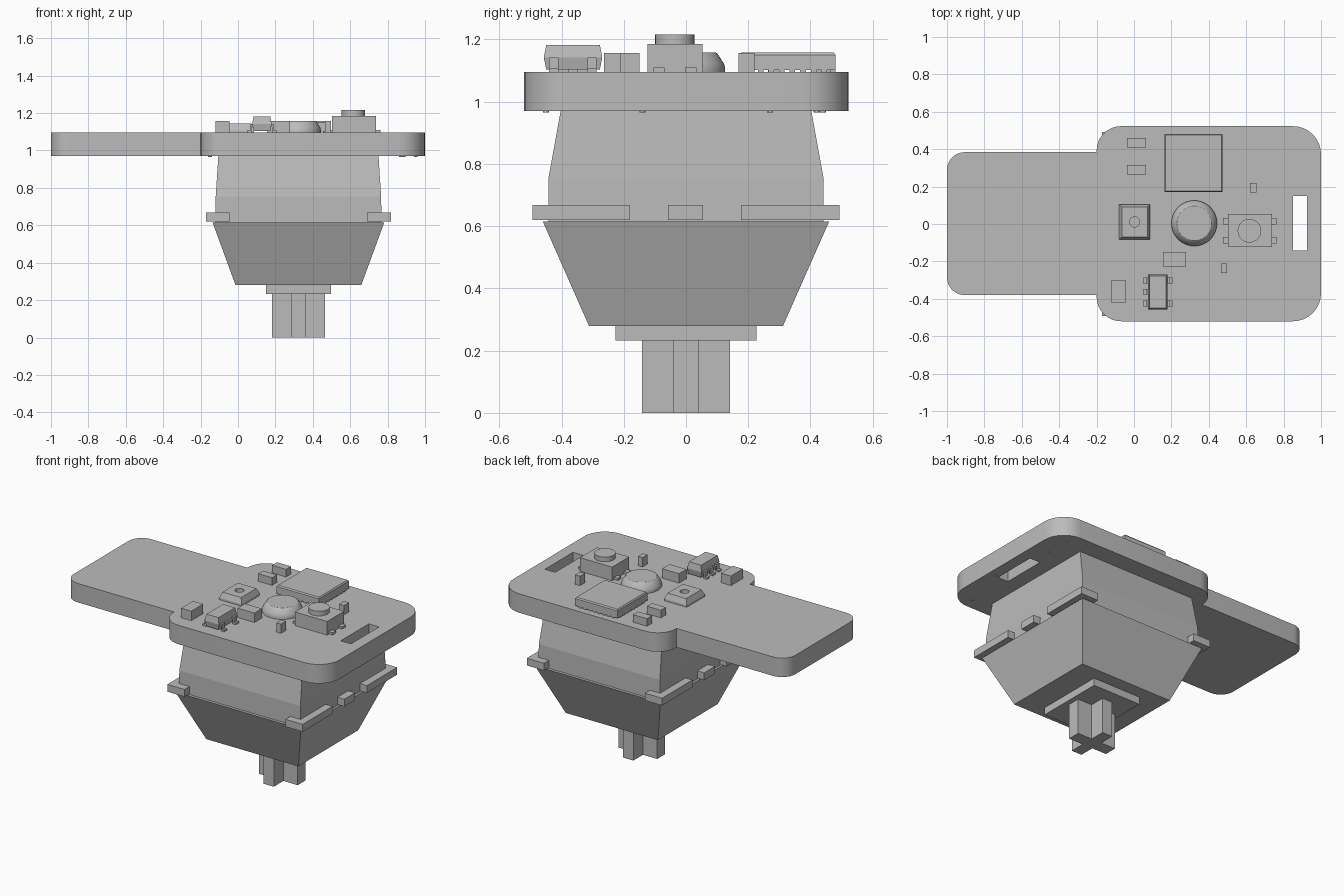
import bpy, bmesh, math

cube = bpy.data.objects.get("Cube")
if cube:
    bpy.data.objects.remove(cube, do_unlink=True)

grey = bpy.data.materials.new("plain grey")
grey.use_nodes = True
COLOUR = (0.5, 0.5, 0.5, 1)
grey.diffuse_color = COLOUR
grey.node_tree.nodes["Principled BSDF"].inputs["Base Color"].default_value = COLOUR

CX = 0.323      # centre of the housing along x
TOP = 1.095     # upper face of the circuit board
UNDER = 0.97    # lower face of the circuit board


def loft(name, rings, smooth=False):
    """Closed solid through a list of rings with equal point counts."""
    bm = bmesh.new()
    loops = [[bm.verts.new(p) for p in ring] for ring in rings]
    n = len(loops[0])
    for low, high in zip(loops, loops[1:]):
        for i in range(n):
            j = (i + 1) % n
            bm.faces.new((low[i], low[j], high[j], high[i]))
    bm.faces.new(loops[0][::-1])
    bm.faces.new(loops[-1])
    mesh = bpy.data.meshes.new(name)
    bm.to_mesh(mesh)
    bm.free()
    mesh.materials.append(grey)
    obj = bpy.data.objects.new(name, mesh)
    bpy.context.collection.objects.link(obj)
    if smooth:
        bpy.ops.object.select_all(action='DESELECT')
        obj.select_set(True)
        bpy.context.view_layer.objects.active = obj
        bpy.ops.object.shade_smooth_by_angle(angle=math.radians(30))
    return obj


def prism(name, outline, z0, z1, smooth=False):
    return loft(name, [[(x, y, z) for x, y in outline] for z in (z0, z1)], smooth)


def tiers(name, cx, cy, levels):
    """Rectangular sections given as (half x, half y, z)."""
    return loft(name, [[(cx + sx * hx, cy + sy * hy, z)
                        for sx, sy in ((-1, -1), (1, -1), (1, 1), (-1, 1))]
                       for hx, hy, z in levels])


def box(name, x0, x1, y0, y1, z0, z1):
    return prism(name, [(x0, y0), (x1, y0), (x1, y1), (x0, y1)], z0, z1)


def lathe(name, cx, cy, profile, n=32):
    return loft(name, [[(cx + r * math.cos(math.tau * i / n),
                         cy + r * math.sin(math.tau * i / n), z)
                        for i in range(n)] for r, z in profile], True)


def corner(x, y, r, sx, sy, steps=8):
    """Counter-clockwise arc rounding the corner at x, y."""
    start = {(1, 1): 0, (-1, 1): 90, (-1, -1): 180, (1, -1): 270}[sx, sy]
    return [(x - sx * r + r * math.cos(math.radians(start + 90 * i / steps)),
             y - sy * r + r * math.sin(math.radians(start + 90 * i / steps)))
            for i in range(steps + 1)]


def cut(target, cutter):
    mod = target.modifiers.new("cut", 'BOOLEAN')
    mod.operation = 'DIFFERENCE'
    mod.solver = 'EXACT'
    mod.object = cutter
    bpy.ops.object.select_all(action='DESELECT')
    target.select_set(True)
    bpy.context.view_layer.objects.active = target
    bpy.ops.object.modifier_apply(modifier=mod.name)
    bpy.data.objects.remove(cutter, do_unlink=True)


# Circuit board: rounded head, narrower tail and a slot
outline = (corner(1, 0.523, 0.15, 1, 1) + corner(-0.2, 0.523, 0.13, -1, 1)
           + [(-0.2, 0.384)] + corner(-1, 0.384, 0.095, -1, 1)
           + corner(-1, -0.38, 0.095, -1, -1) + [(-0.2, -0.38)]
           + corner(-0.2, -0.52, 0.13, -1, -1) + corner(1, -0.52, 0.15, 1, -1))
board = prism("circuit_board", outline, UNDER, TOP, True)
cut(board, box("slot_cutter", 0.85, 0.925, -0.143, 0.15, 0.9, 1.2))

# Small solder points beneath the board
for x, y in ((0.87, -0.45), (0.95, -0.14), (0.885, 0.27), (0.88, 0.44),
             (0.07, 0.42), (-0.15, 0.31)):
    lathe("solder_point", x, y, [(0.01, UNDER - 0.004), (0.01, UNDER + 0.01)], 12)

# Switch housing
tiers("upper_housing", CX, 0, [(0.445, 0.442, 0.6), (0.442, 0.442, 0.755),
                               (0.428, 0.402, UNDER + 0.005)])
tiers("lower_housing", CX, 0, [(0.336, 0.312, 0.28), (0.459, 0.46, 0.615)])
tiers("base_plate", CX, 0, [(0.174, 0.227, 0.232), (0.174, 0.227, 0.285)])

# Mounting clips along both sides
for side in (-1, 1):
    x0, x1 = sorted((CX + side * 0.368, CX + side * 0.494))
    for name, y0, y1 in (("front_clip", -0.493, -0.18), ("middle_clip", -0.058, 0.055),
                         ("back_clip", 0.177, 0.493)):
        box(name, x0, x1, y0, y1, 0.62, 0.668)

# Cross-shaped stem
a, b, w, v = 0.141, 0.141, 0.037, 0.041
cross = [(-w, -b), (w, -b), (w, -v), (a, -v), (a, v), (w, v),
         (w, b), (-w, b), (-w, v), (-a, v), (-a, -v), (-w, -v)]
prism("stem", [(CX + x, y) for x, y in cross], 0, 0.235)

# Large chip with contact pads showing at its edges
tiers("chip", 0.318, 0.326, [(0.155, 0.155, 1.102), (0.155, 0.155, 1.15),
                             (0.149, 0.149, 1.158)])
for i in range(8):
    t = -0.12 + i * 0.034
    for s in (-1, 1):
        for cx, cy in ((0.318 + t, 0.326 + s * 0.145), (0.318 + s * 0.145, 0.326 + t)):
            box("chip_pad", cx - 0.009, cx + 0.009, cy - 0.009, cy + 0.009, TOP, 1.103)

# Round domed part
lathe("dome", 0.322, 0.004, [(0.122, TOP), (0.122, 1.108), (0.118, 1.122),
                             (0.097, 1.155), (0.092, 1.158)], 40)

# Push button
box("button_body", 0.502, 0.738, -0.124, 0.053, TOP, 1.185)
lathe("button_cap", 0.617, -0.036, [(0.063, 1.18), (0.063, 1.216)])
for x0, x1 in ((0.475, 0.505), (0.735, 0.763)):
    for y in (-0.087, 0.015):
        box("button_leg", x0, x1, y - 0.018, y + 0.018, TOP, 1.11)

# Square sensor with a small hole
sensor = tiers("sensor", 0.003, 0.011, [(0.082, 0.094, TOP), (0.082, 0.094, 1.108),
                                        (0.068, 0.08, 1.143)])
cut(sensor, lathe("sensor_cutter", 0.003, 0.011, [(0.027, 1.12), (0.027, 1.2)], 20))

# Five-legged chip with bent legs
tiers("small_chip", 0.128, -0.363, [(0.044, 0.086, 1.103), (0.052, 0.094, 1.142),
                                    (0.044, 0.086, 1.183)])
for s, rows in ((-1, (-0.425, -0.363, -0.302)), (1, (-0.425, -0.302))):
    for y in rows:
        for r0, r1, z0, z1 in ((0.04, 0.064, 1.128, 1.142), (0.055, 0.064, 1.1, 1.142),
                               (0.055, 0.079, TOP, 1.106)):
            x0, x1 = sorted((0.128 + s * r0, 0.128 + s * r1))
            box("small_chip_leg", x0, x1, y - 0.015, y + 0.015, z0, z1)

# Small block components
for x, y, dx, dy, z in ((0.013, 0.435, 0.102, 0.052, 1.145), (0.013, 0.29, 0.102, 0.052, 1.145),
                        (-0.082, -0.361, 0.074, 0.124, 1.158),
                        (0.217, -0.188, 0.124, 0.078, 1.157),
                        (0.481, -0.237, 0.032, 0.052, 1.157),
                        (0.638, 0.194, 0.036, 0.052, 1.157)):
    tiers("block_component", x, y, [(dx / 2, dy / 2, TOP), (dx / 2, dy / 2, z)])
